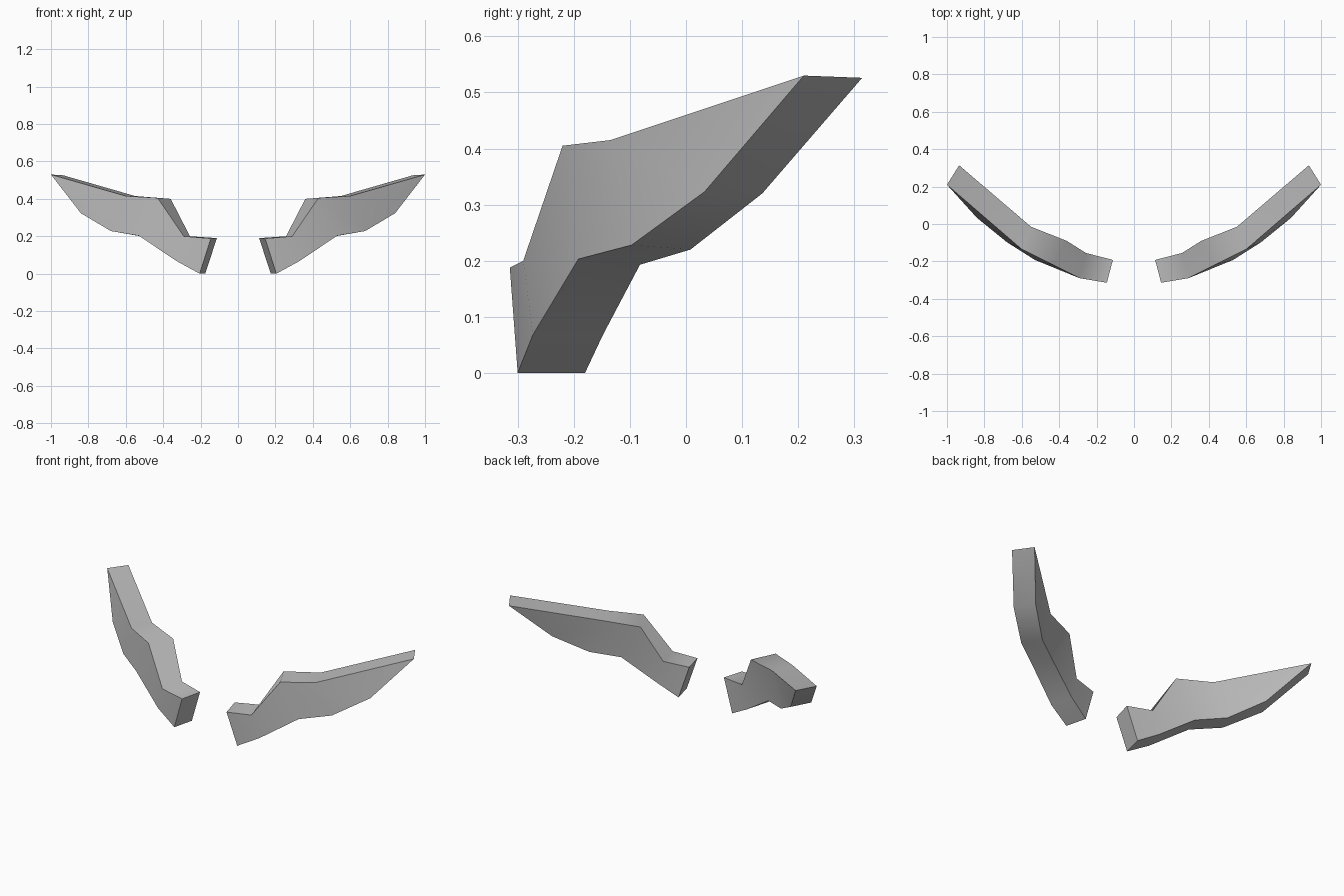
import bpy, bmesh, math
from mathutils import Vector

cube = bpy.data.objects.get("Cube")
if cube:
    bpy.data.objects.remove(cube, do_unlink=True)

grey = bpy.data.materials.new("mid grey")
grey.use_nodes = True
colour = (0.5, 0.5, 0.5, 1)
grey.diffuse_color = colour
grey.node_tree.nodes["Principled BSDF"].inputs["Base Color"].default_value = colour

# Front outline of one brow, inner end to outer tip
TOP = [(0.145, -0.314, 0.188), (0.29, -0.29, 0.20), (0.43, -0.22, 0.405),
       (0.60, -0.135, 0.415), (1.0, 0.21, 0.53)]
BOTTOM = [(0.205, -0.30, 0), (0.33, -0.273, 0.068), (0.53, -0.192, 0.203),
          (0.68, -0.097, 0.228), (0.84, 0.033, 0.323)]
# Offset from the front outline to the back outline
TOP_DEPTH = [(-0.032, 0.122, 0.002), (-0.033, 0.135, 0), (-0.07, 0.13, -0.005),
             (-0.05, 0.12, 0), (-0.065, 0.104, -0.004)]
BOTTOM_DEPTH = [(-0.03, 0.12, 0), (-0.035, 0.125, 0), (-0.05, 0.11, -0.01),
                (-0.055, 0.105, -0.008), (-0.062, 0.103, -0.003)]


def brow(name, side):
    bm = bmesh.new()

    def row(points, depths):
        pairs = []
        for p, d in zip(points, depths):
            front = Vector(p)
            back = front + Vector(d)
            pairs.append([bm.verts.new((side * v.x, v.y, v.z)) for v in (front, back)])
        return pairs

    top, bottom = row(TOP, TOP_DEPTH), row(BOTTOM, BOTTOM_DEPTH)
    # Front and back faces, closed by two triangles at the tip
    for k in (0, 1):
        for i in range(3):
            bm.faces.new((top[i][k], top[i + 1][k], bottom[i + 1][k], bottom[i][k]))
        bm.faces.new((top[3][k], bottom[4][k], bottom[3][k]))
        bm.faces.new((top[3][k], top[4][k], bottom[4][k]))
    # Rim strip around the whole outline
    ring = top + bottom[::-1]
    for a, b in zip(ring, ring[1:] + ring[:1]):
        bm.faces.new((a[0], b[0], b[1], a[1]))
    bmesh.ops.recalc_face_normals(bm, faces=bm.faces)

    mesh = bpy.data.meshes.new(name)
    bm.to_mesh(mesh)
    bm.free()
    mesh.materials.append(grey)
    obj = bpy.data.objects.new(name, mesh)
    bpy.context.collection.objects.link(obj)
    return obj


bpy.ops.object.select_all(action='DESELECT')
for name, side in (("left_brow", 1), ("right_brow", -1)):
    obj = brow(name, side)
    obj.select_set(True)
    bpy.context.view_layer.objects.active = obj
bpy.ops.object.shade_smooth_by_angle(angle=math.radians(60))
